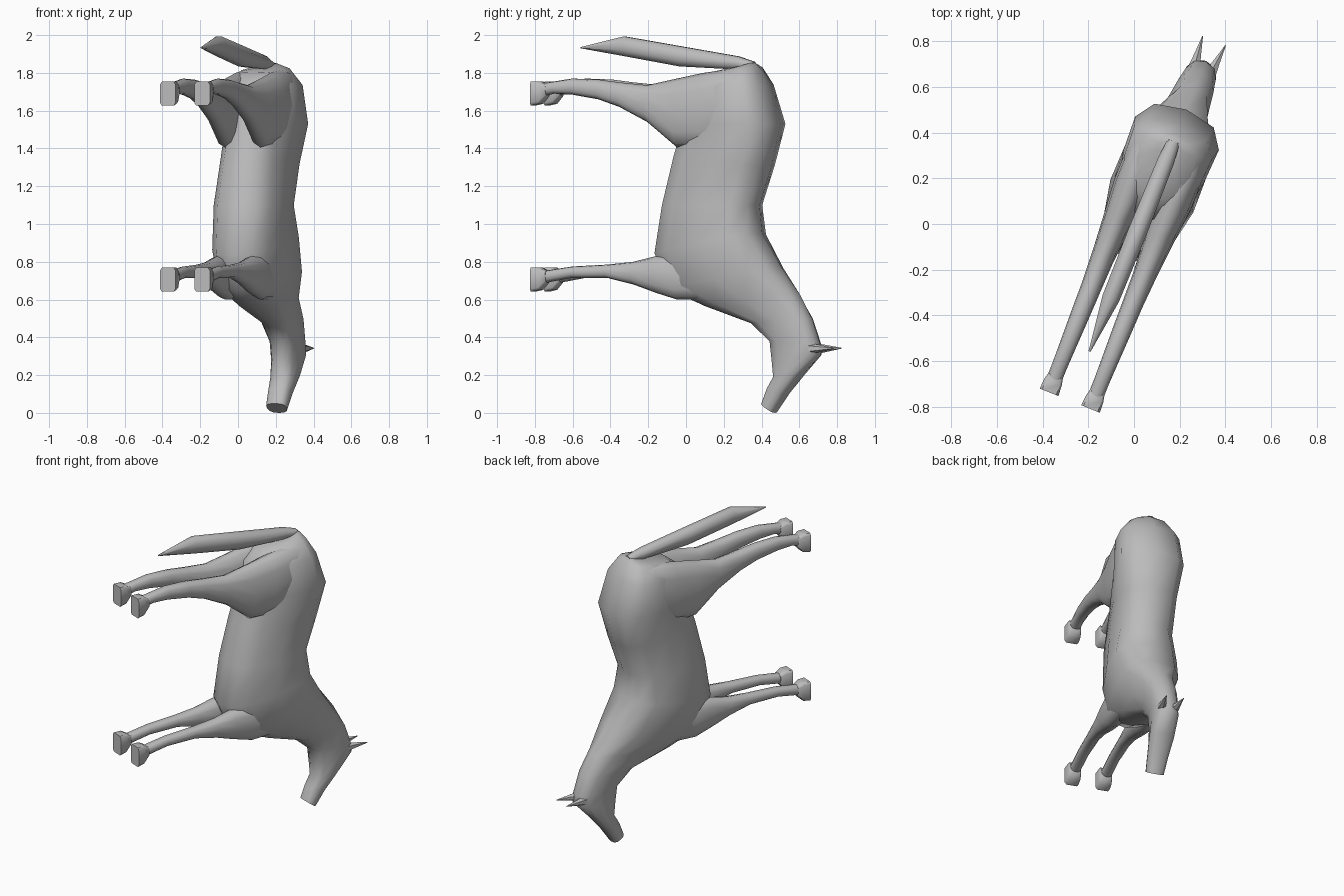
import bpy, bmesh, math
from mathutils import Vector

cube = bpy.data.objects.get("Cube")
if cube:
    bpy.data.objects.remove(cube)

coat = bpy.data.materials.new("grey coat")
coat.use_nodes = True
GREY = (0.5, 0.5, 0.5, 1)
coat.diffuse_color = GREY
coat.node_tree.nodes["Principled BSDF"].inputs["Base Color"].default_value = GREY


def rounded(value, power):
    return math.copysign(abs(value) ** power, value)


def loft(name, rows, sides=12, squareness=0.75):
    """Rows: upper edge (y, z), lower edge (y, z), side offset, upper and lower half width."""
    bm = bmesh.new()
    rings = []
    for upper, lower, side, wide_up, wide_low in rows:
        a, b = Vector((side, *upper)), Vector((side, *lower))
        mid, axis = (a + b) / 2, (a - b) / 2
        ring = []
        for i in range(sides):
            t = math.tau * (i + 0.5 * (sides == 8)) / sides
            c, s = rounded(math.cos(t), squareness), rounded(math.sin(t), squareness)
            half = wide_low + (wide_up - wide_low) * (c + 1) / 2
            ring.append(bm.verts.new(mid + axis * c + Vector((half * s, 0, 0))))
        rings.append(ring)
    for r, q in zip(rings, rings[1:]):
        for i in range(sides):
            j = (i + 1) % sides
            bm.faces.new((r[i], r[j], q[j], q[i]))
    bm.faces.new(rings[0])
    bm.faces.new(rings[-1])
    bmesh.ops.recalc_face_normals(bm, faces=bm.faces)
    mesh = bpy.data.meshes.new(name)
    bm.to_mesh(mesh)
    bm.free()
    mesh.materials.append(coat)
    obj = bpy.data.objects.new(name, mesh)
    bpy.context.collection.objects.link(obj)
    # The whole animal is turned about the vertical
    obj.rotation_euler.z = math.radians(-21.85)
    obj.location = (0.025, -0.01, 0)
    bpy.ops.object.select_all(action='DESELECT')
    obj.select_set(True)
    bpy.context.view_layer.objects.active = obj
    bpy.ops.object.shade_smooth_by_angle(angle=math.radians(55))


def limb(name, rows, side=0, sides=12, squareness=0.85):
    """Rows: y, upper z, lower z, side offset, half width."""
    loft(name, [((y, hi), (y, lo), side * x, w, w) for y, hi, lo, x, w in rows],
         sides, squareness)


# Trunk, neck and head: back y z, belly y z, half width at back and belly
trunk = [
    (.40, 1.855, .28, 1.82, .05, .05),
    (.43, 1.83, .14, 1.80, .14, .10),
    (.48, 1.74, .04, 1.72, .225, .13),
    (.55, 1.53, .00, 1.53, .24, .14),
    (.50, 1.31, -.05, 1.36, .195, .16),
    (.43, 1.10, -.11, 1.10, .18, .185),
    (.445, .95, -.16, .84, .225, .165),
    (.555, .77, -.08, .65, .19, .17),
    (.665, .62, .12, .565, .10, .14),
    (.73, .50, .38, .475, .095, .08),
    (.775, .37, .49, .38, .08, .072),
    (.78, .31, .50, .28, .082, .065),
    (.675, .20, .515, .19, .08, .065),
    (.59, .10, .48, .13, .066, .06),
    (.52, .00, .45, .05, .052, .06),
]
loft("body", [((yb, zb), (yl, zl), 0, wb, wl) for yb, zb, yl, zl, wb, wl in trunk])

# Tail
limb("tail", [
    (.40, 1.86, 1.82, 0, .03),
    (.31, 1.89, 1.815, 0, .04),
    (-.02, 1.945, 1.83, 0, .045),
    (-.34, 1.997, 1.885, 0, .042),
    (-.59, 1.937, 1.93, 0, .005),
], sides=8, squareness=1)

# Legs from pastern into the body
hind = [
    (-.77, 1.745, 1.675, .098, .034),
    (-.70, 1.755, 1.69, .098, .034),
    (-.60, 1.77, 1.685, .098, .037),
    (-.45, 1.765, 1.66, .098, .042),
    (-.33, 1.75, 1.62, .098, .045),
    (-.17, 1.735, 1.54, .10, .052),
    (.00, 1.77, 1.405, .10, .066),
    (.15, 1.80, 1.40, .10, .08),
    (.30, 1.82, 1.46, .10, .08),
    (.39, 1.80, 1.55, .10, .06),
]
front = [
    (-.77, .75, .685, .098, .033),
    (-.60, .775, .715, .098, .034),
    (-.40, .785, .715, .098, .038),
    (-.25, .80, .68, .098, .045),
    (-.12, .83, .635, .098, .055),
    (.00, .84, .60, .10, .062),
    (.15, .85, .60, .09, .06),
]
# Hoof heights are measured from the ground edge of the toe
hoof = [
    (-.822, .13, 0, .098, .045),
    (-.775, .13, .01, .098, .042),
    (-.74, .11, .05, .098, .034),
]
for side, label in ((1, "left"), (-1, "right")):
    for part, rows, toe in (("hind", hind, 1.625), ("front", front, .64)):
        limb(f"{part}_{label}_leg", rows, side)
        limb(f"{part}_{label}_hoof",
             [(y, toe + hi, toe + lo, x, w) for y, hi, lo, x, w in hoof],
             side, 8, 0.3)
    # Ear: a flattened spike leaning outwards
    limb(f"{label}_ear", [
        (.73, .37, .31, .036, .032),
        (.79, .36, .322, .044, .018),
        (.875, .345, .34, .054, .002),
    ], side, 6, 1)
